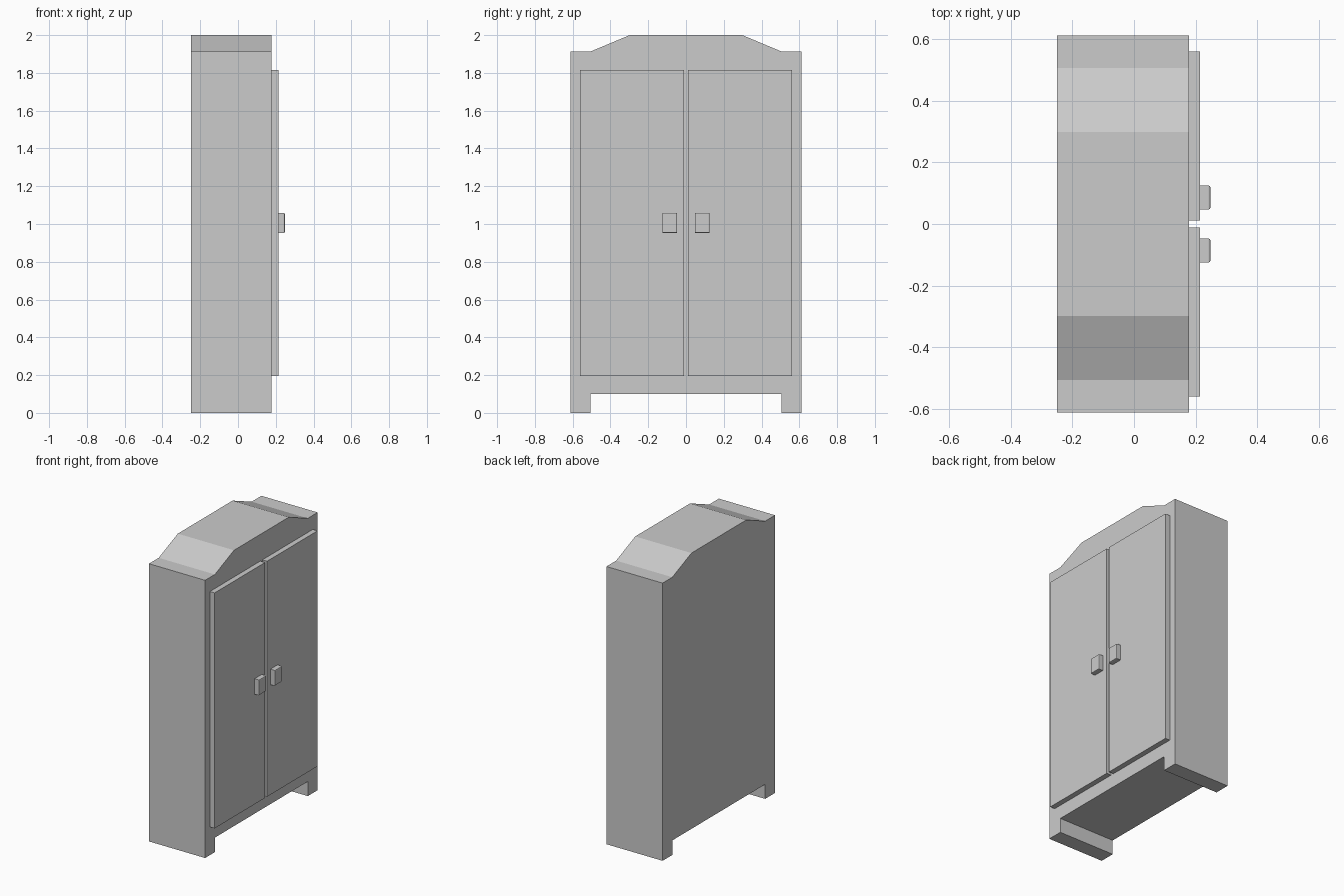
import bpy, bmesh

if "Cube" in bpy.data.objects:
    bpy.data.objects.remove(bpy.data.objects["Cube"])


def finish(bm, name):
    bmesh.ops.recalc_face_normals(bm, faces=bm.faces)
    mesh = bpy.data.meshes.new(name)
    bm.to_mesh(mesh)
    bm.free()
    obj = bpy.data.objects.new(name, mesh)
    bpy.context.collection.objects.link(obj)
    return obj


def box(name, x, y, z, bevel=0.0):
    """Box from min/max ranges, optionally bevelling the rim of its +x face."""
    bm = bmesh.new()
    bmesh.ops.create_cube(bm, size=1)
    for v in bm.verts:
        v.co = [r[0] if c < 0 else r[1] for c, r in zip(v.co, (x, y, z))]
    if bevel:
        rim = [e for e in bm.edges if all(v.co.x > x[1] - 1e-5 for v in e.verts)]
        bmesh.ops.bevel(bm, geom=rim, offset=bevel, segments=2, profile=0.5,
                        affect='EDGES')
    return finish(bm, name)


# Carcass: right half of the front outline, mirrored and extruded in depth
BACK, FRONT = -0.25, 0.178
half = [(0.505, 0.1), (0.505, 0.0), (0.612, 0.0), (0.612, 1.913),
        (0.506, 1.913), (0.298, 2.0)]
outline = half + [(-y, z) for y, z in reversed(half)]
bm = bmesh.new()
face = bm.faces.new([bm.verts.new((BACK, y, z)) for y, z in outline])
ext = bmesh.ops.extrude_face_region(bm, geom=[face], use_keep_orig=True)
moved = [g for g in ext["geom"] if isinstance(g, bmesh.types.BMVert)]
bmesh.ops.translate(bm, verts=moved, vec=(FRONT - BACK, 0, 0))
finish(bm, "wardrobe_body")

# Doors and handles, one pair per side
for side, s in (("left", -1), ("right", 1)):
    def span(a, b):
        return tuple(sorted((s * a, s * b)))
    box(side + "_door", (FRONT, 0.214), span(0.011, 0.56), (0.194, 1.816))
    box(side + "_handle", (0.214, 0.248), span(0.047, 0.125), (0.952, 1.059),
        bevel=0.006)
